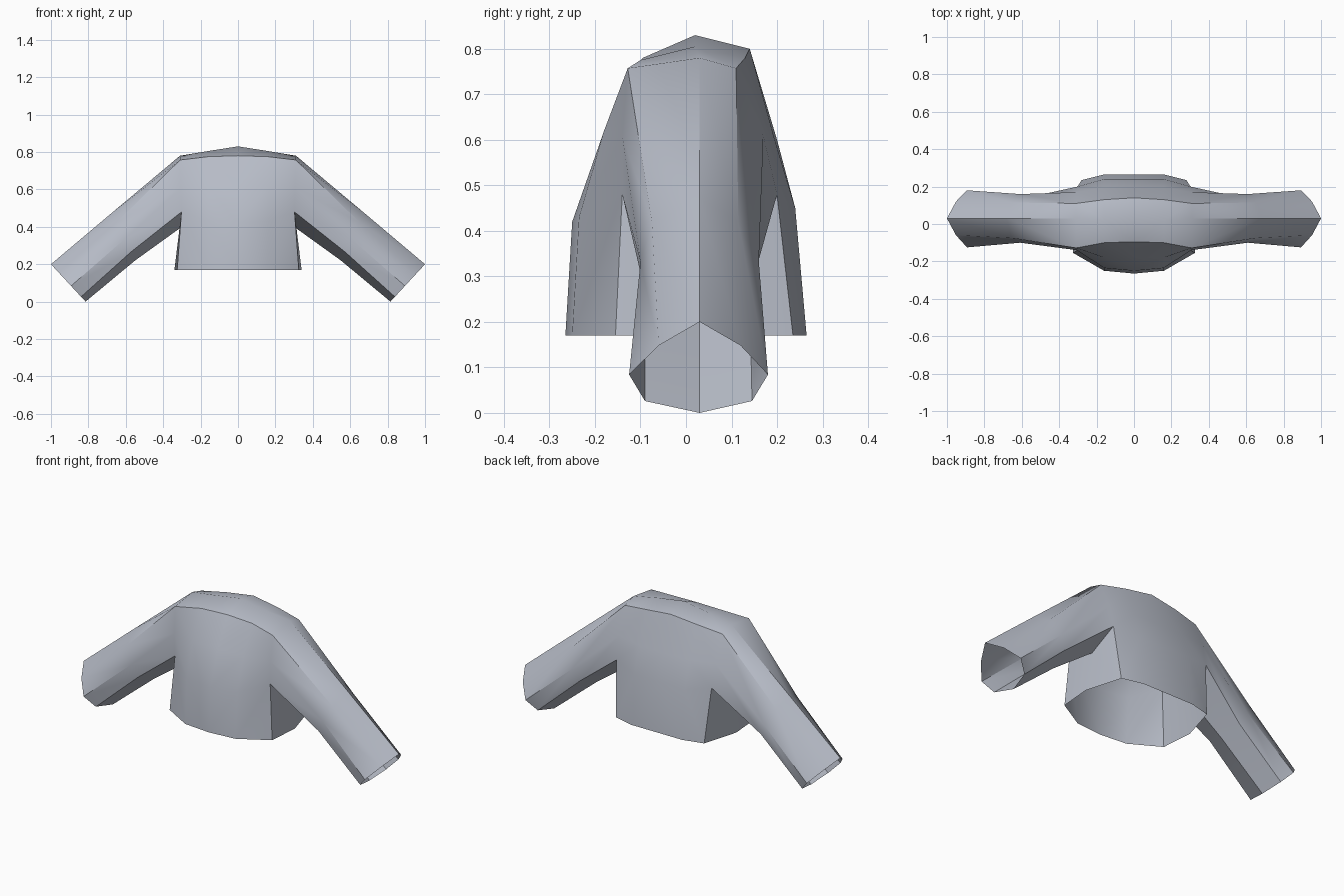
import bpy
import bmesh
import math

default_cube = bpy.data.objects.get("Cube")
if default_cube:
    bpy.data.objects.remove(default_cube, do_unlink=True)

CENTRE_Y = 0.03
HEM_Z = 0.17

fabric = bpy.data.materials.new("pale_blue_grey_fabric")
fabric.use_nodes = True
fabric_colour = (0.48, 0.51, 0.58, 1)
fabric.diffuse_color = fabric_colour
fabric.node_tree.nodes["Principled BSDF"].inputs["Base Color"].default_value = fabric_colour

bm = bmesh.new()


def sleeve_ring(top, bottom, drops, front, back):
    """Eight-sided ring: front low, side, ridge, top, back ridge, side, low, bottom."""
    def point(drop, y):
        x = top[0] + (bottom[0] - top[0]) * drop
        z = top[1] + (bottom[1] - top[1]) * drop
        return bm.verts.new((x, y, z))

    ridge, side, low = drops
    return [point(low, front[2]), point(side, front[1]), point(ridge, front[0]),
            point(0, CENTRE_Y),
            point(ridge, back[0]), point(side, back[1]), point(low, back[2]),
            point(1, CENTRE_Y)]


def bridge(first, second, closed=False):
    count = len(first)
    for i in range(count if closed else count - 1):
        j = (i + 1) % count
        bm.faces.new((first[i], first[j], second[j], second[i]))


# Sleeve rings from shoulder to open cuff
shoulder = sleeve_ring((0.31, 0.78), (0.3, 0.4), (0.06, 0.45, 0.79),
                       (-0.128, -0.14, -0.14), (0.11, 0.17, 0.2))
elbow = sleeve_ring((0.68, 0.47), (0.55, 0.22), (0.2, 0.55, 0.82),
                    (-0.075, -0.1, -0.09), (0.115, 0.16, 0.14))
cuff = sleeve_ring((1, 0.2), (0.815, 0), (0.26, 0.58, 0.87),
                   (-0.06, -0.125, -0.09), (0.12, 0.18, 0.145))
bridge(shoulder, elbow, closed=True)
bridge(elbow, cuff, closed=True)


# Body strips run from the front hem over the top to the back hem
def body_strip(x, profile):
    return [bm.verts.new((x, y, z)) for y, z in profile]


middle = body_strip(0, [(-0.265, HEM_Z), (-0.25, 0.42), (-0.18, 0.62), (-0.095, 0.78),
                        (0.02, 0.83), (0.14, 0.8), (0.2, 0.6), (0.24, 0.45), (0.265, HEM_Z)])
chest = body_strip(0.16, [(-0.25, HEM_Z), (-0.235, 0.43), (-0.18, 0.62), (-0.1, 0.775),
                          (0.02, 0.805), (0.13, 0.78), (0.195, 0.6), (0.24, 0.45), (0.265, HEM_Z)])
front_hem = bm.verts.new((0.325, -0.155, HEM_Z))
side_hem = bm.verts.new((0.34, CENTRE_Y, HEM_Z))
back_hem = bm.verts.new((0.28, 0.235, HEM_Z))
bridge(middle, chest)
bridge(chest, [front_hem] + shoulder[:7] + [back_hem])

# Side panel below the armpit
bridge([shoulder[0], shoulder[7], shoulder[6]], [front_hem, side_hem, back_hem])

bmesh.ops.recalc_face_normals(bm, faces=bm.faces)
mesh = bpy.data.meshes.new("sweater")
bm.to_mesh(mesh)
bm.free()
mesh.materials.append(fabric)

sweater = bpy.data.objects.new("sweater", mesh)
bpy.context.collection.objects.link(sweater)
bpy.context.view_layer.objects.active = sweater
sweater.select_set(True)

# Mirror the half garment, then smooth all but the sharp folds
mirror = sweater.modifiers.new("mirror", "MIRROR")
mirror.use_clip = True
bpy.ops.object.modifier_apply(modifier=mirror.name)
bpy.ops.object.shade_smooth_by_angle(angle=math.radians(35))
